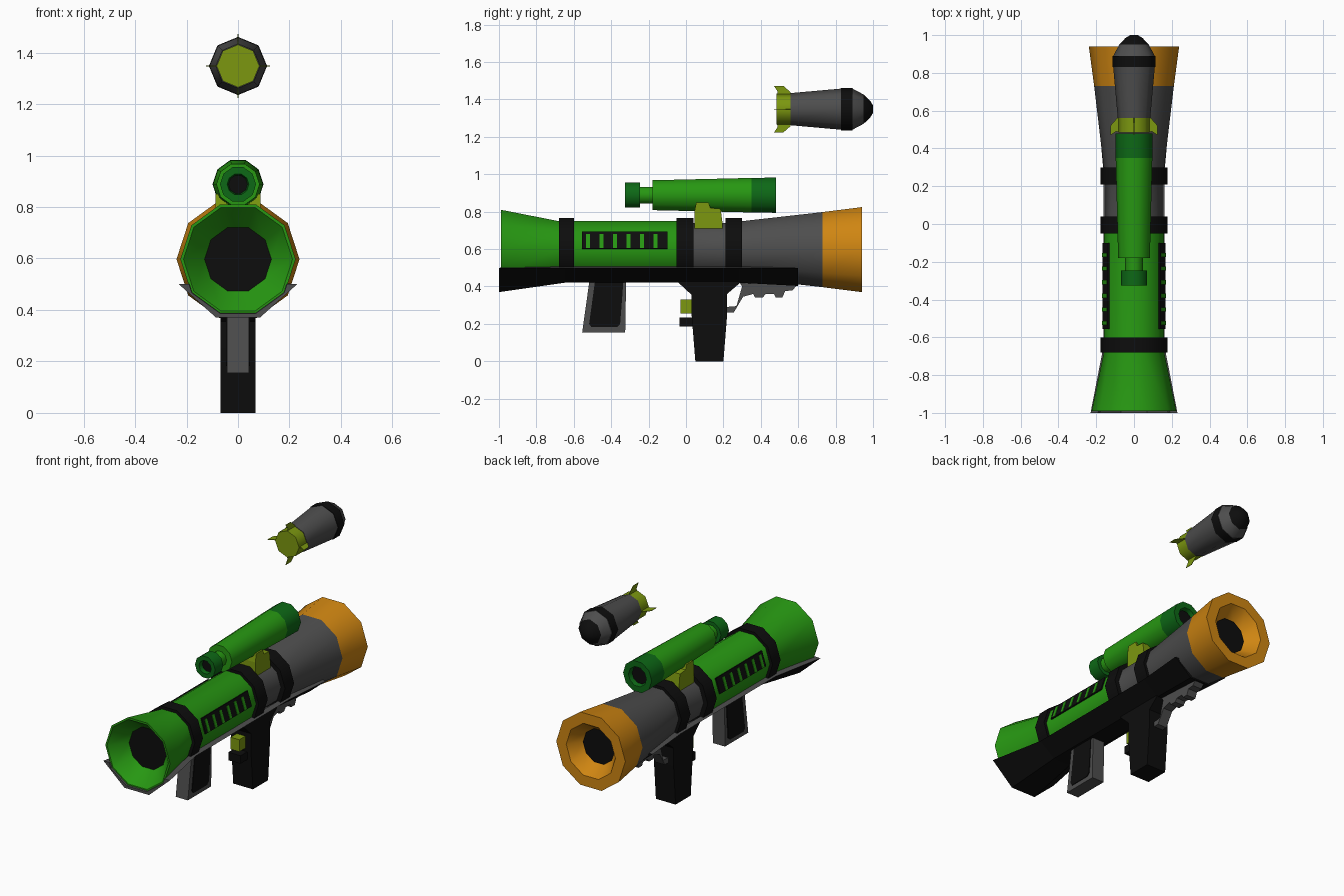
import bpy, bmesh, math

if "Cube" in bpy.data.objects:
    bpy.data.objects.remove(bpy.data.objects["Cube"])

COLORS = {
    "green": (0.02, 0.31, 0.006), "dark_green": (0.004, 0.14, 0.008),
    "grey": (0.075, 0.075, 0.075), "black": (0.004, 0.004, 0.004),
    "orange": (0.62, 0.235, 0.006), "olive": (0.2, 0.31, 0.005),
}
MATS = {}
for name, rgb in COLORS.items():
    MATS[name] = bpy.data.materials.new(name)
    MATS[name].diffuse_color = (*rgb, 1)


def finish(name, bm, colors, smooth=0):
    bmesh.ops.recalc_face_normals(bm, faces=bm.faces)
    me = bpy.data.meshes.new(name)
    bm.to_mesh(me)
    bm.free()
    for c in colors:
        me.materials.append(MATS[c])
    ob = bpy.data.objects.new(name, me)
    bpy.context.collection.objects.link(ob)
    if smooth:
        bpy.ops.object.select_all(action='DESELECT')
        bpy.context.view_layer.objects.active = ob
        ob.select_set(True)
        bpy.ops.object.shade_smooth_by_angle(angle=math.radians(smooth))
    return ob


def lathe(name, z, n, profile, smooth=46):
    """Turned part along y. Profile rows: y, radius, colour of the band that follows."""
    bm = bmesh.new()
    colors = list(dict.fromkeys(p[2] for p in profile))
    rings = [[bm.verts.new((r * math.cos(i * math.tau / n), y, z + r * math.sin(i * math.tau / n)))
              for i in range(n)] for y, r, _ in profile]
    for a, b, p in zip(rings, rings[1:], profile):
        for i in range(n):
            j = (i + 1) % n
            bm.faces.new((a[i], a[j], b[j], b[i])).material_index = colors.index(p[2])
    bm.faces.new(rings[0]).material_index = colors.index(profile[0][2])
    bm.faces.new(rings[-1]).material_index = colors.index(profile[-1][2])
    return finish(name, bm, colors, smooth)


def slab(name, color, pts, x0, x1):
    """Side profile of (y, z) points, extruded from x0 to x1."""
    bm = bmesh.new()
    a, b = ([bm.verts.new((x, y, z)) for y, z in pts] for x in (x0, x1))
    bm.faces.new(a)
    bm.faces.new(b)
    for i in range(len(pts)):
        j = (i + 1) % len(pts)
        bm.faces.new((a[i], a[j], b[j], b[i]))
    return finish(name, bm, [color])


def box(y0, y1, z0, z1):
    return [(y0, z0), (y1, z0), (y1, z1), (y0, z1)]


# Main tube: front funnel, body, rear flare and rear mouth
ZC = 0.597
lathe("tube", ZC, 10, [
    (-0.89, 0.130, "black"), (-0.889, 0.130, "green"), (-0.99, 0.212, "green"),
    (-0.99, 0.224, "green"), (-0.68, 0.160, "green"), (-0.05, 0.160, "grey"),
    (0.04, 0.150, "grey"), (0.21, 0.150, "grey"), (0.30, 0.160, "grey"),
    (0.73, 0.211, "orange"), (0.94, 0.239, "orange"), (0.94, 0.170, "orange"),
    (0.86, 0.110, "black"), (0.859, 0.109, "black")])

# Clamp rings
for k, (y0, y1) in enumerate([(-0.68, -0.60), (-0.05, 0.04), (0.21, 0.30)]):
    lathe(f"clamp_ring_{k + 1}", ZC, 10, [
        (y0, 0.14, "black"), (y0, 0.178, "black"), (y1, 0.178, "black"), (y1, 0.14, "black")])

# Tray wrapped round the underside: black outside, grey lip and front edge
bm = bmesh.new()
rows = []
for y, r, w, wb, zb in [(-1.0, 0.222, 0.23, 0.085, 0.37), (-0.65, 0.158, 0.162, 0.06, 0.42),
                        (0.28, 0.158, 0.162, 0.06, 0.42), (0.60, 0.194, 0.19, 0.075, 0.403)]:
    t = min(0.97, 0.097 / (0.588 * r))
    half = [(w, 0.5), (r * (1 - 0.191 * t), ZC - 0.588 * r * t),
            (0.809 * r, ZC - 0.588 * r), (0.309 * r, ZC - 0.951 * r)]
    loop = [(wb, zb)] + half
    loop += [(-x, z) for x, z in reversed(loop)]
    rows.append([bm.verts.new((x, y, z)) for x, z in loop])
for a, b in zip(rows, rows[1:]):
    for i in range(10):
        j = (i + 1) % 10
        bm.faces.new((a[i], a[j], b[j], b[i]))
bm.faces.new(rows[0])
bm.faces.new(rows[-1])
tray = finish("under_tray", bm, ["grey", "black"])
for f in tray.data.polygons:
    f.material_index = 1 if f.normal.z < -0.1 or f.normal.y > 0.9 else 0

# Vent panels on the upper side faces, with green bars
ca, sa = math.cos(math.radians(18)), math.sin(math.radians(18))


def vent_plate(name, color, side, y0, y1, u0, u1, d):
    """Plate on a tilted side face; u runs up the face, d is its outer height."""
    bm = bmesh.new()
    bmesh.ops.create_cube(bm, size=1)
    for v in bm.verts:
        out = 0.1522 + (d if v.co.x > 0 else -0.006)
        u = u1 if v.co.z > 0 else u0
        v.co = (side * (out * ca - u * sa), y1 if v.co.y > 0 else y0, ZC + out * sa + u * ca)
    finish(name, bm, [color])


for side, tag in ((1, "right"), (-1, "left")):
    vent_plate(f"vent_panel_{tag}", "black", side, -0.555, -0.10, -0.046, 0.049, 0.008)
    for k in range(6):
        y = -0.535 + 0.072 * k
        vent_plate(f"vent_bar_{tag}_{k + 1}", "green", side, y, y + 0.022, -0.044, 0.034, 0.011)

# Front grip with dark side panels
slab("front_grip", "grey", [(-0.515, 0.44), (-0.32, 0.44), (-0.325, 0.155), (-0.555, 0.155)],
     -0.042, 0.042)
for s, tag in ((1, "right"), (-1, "left")):
    slab(f"front_grip_panel_{tag}", "black",
         [(-0.487, 0.425), (-0.335, 0.425), (-0.352, 0.2), (-0.37, 0.182),
          (-0.505, 0.182), (-0.518, 0.2)], s * 0.04, s * 0.046)

# Main grip, trigger and lower catch
slab("main_grip", "black", [(-0.04, 0.44), (-0.04, 0.42), (0.03, 0.355), (0.03, 0.25), (0.05, 0),
                            (0.20, 0), (0.22, 0.25), (0.22, 0.36), (0.29, 0.42), (0.29, 0.44)],
     -0.068, 0.068)
slab("trigger", "olive", box(-0.03, 0.04, 0.255, 0.33), -0.03, 0.03)
slab("lower_catch", "black", box(-0.035, 0.045, 0.185, 0.235), -0.042, 0.042)

# Rear finger rail behind the main grip
slab("rear_rail", "grey", [(0.21, 0.26), (0.255, 0.26), (0.305, 0.345), (0.36, 0.36), (0.37, 0.34),
                           (0.41, 0.34), (0.425, 0.36), (0.47, 0.36), (0.48, 0.34), (0.515, 0.34),
                           (0.53, 0.375), (0.57, 0.38), (0.60, 0.415), (0.28, 0.43),
                           (0.30, 0.40), (0.27, 0.295), (0.21, 0.29)], -0.032, 0.032)

# Sight mount and telescopic sight
slab("sight_mount", "olive", [(0.045, 0.71), (0.045, 0.80), (0.055, 0.85), (0.12, 0.85),
                              (0.13, 0.82), (0.185, 0.815), (0.195, 0.74), (0.195, 0.71)],
     -0.088, 0.088)
lathe("sight", 0.888, 10, [
    (-0.299, 0.037, "black"), (-0.30, 0.037, "dark_green"), (-0.325, 0.042, "dark_green"),
    (-0.325, 0.070, "dark_green"), (-0.245, 0.070, "dark_green"), (-0.245, 0.047, "green"),
    (-0.18, 0.047, "green"), (-0.18, 0.084, "green"), (0.35, 0.097, "dark_green"),
    (0.48, 0.099, "dark_green"), (0.48, 0.062, "dark_green"), (0.455, 0.054, "black"),
    (0.454, 0.054, "black")])

# Rocket floating above
ZR = 1.348
lathe("rocket", ZR, 8, [
    (0.485, 0.083, "olive"), (0.56, 0.083, "grey"), (0.56, 0.086, "grey"), (0.83, 0.110, "black"),
    (0.83, 0.113, "black"), (0.89, 0.113, "grey"), (0.89, 0.110, "grey"), (0.95, 0.078, "black"),
    (0.985, 0.045, "black"), (1.0, 0.020, "black")])

# Four thin tail fins
for k in range(4):
    fin = slab(f"rocket_fin_{k + 1}", "olive", [(0.485, 0.07), (0.49, 0.095), (0.47, 0.125),
               (0.52, 0.125), (0.56, 0.09), (0.56, 0.07)], -0.0015, 0.0015)
    fin.rotation_euler = (0, k * math.pi / 2, 0)
    fin.location = (0, 0, ZR)

for m in bpy.data.materials:
    if m.users and not m.is_grease_pencil:
        m.use_nodes = True
        m.node_tree.nodes["Principled BSDF"].inputs["Base Color"].default_value = m.diffuse_color
